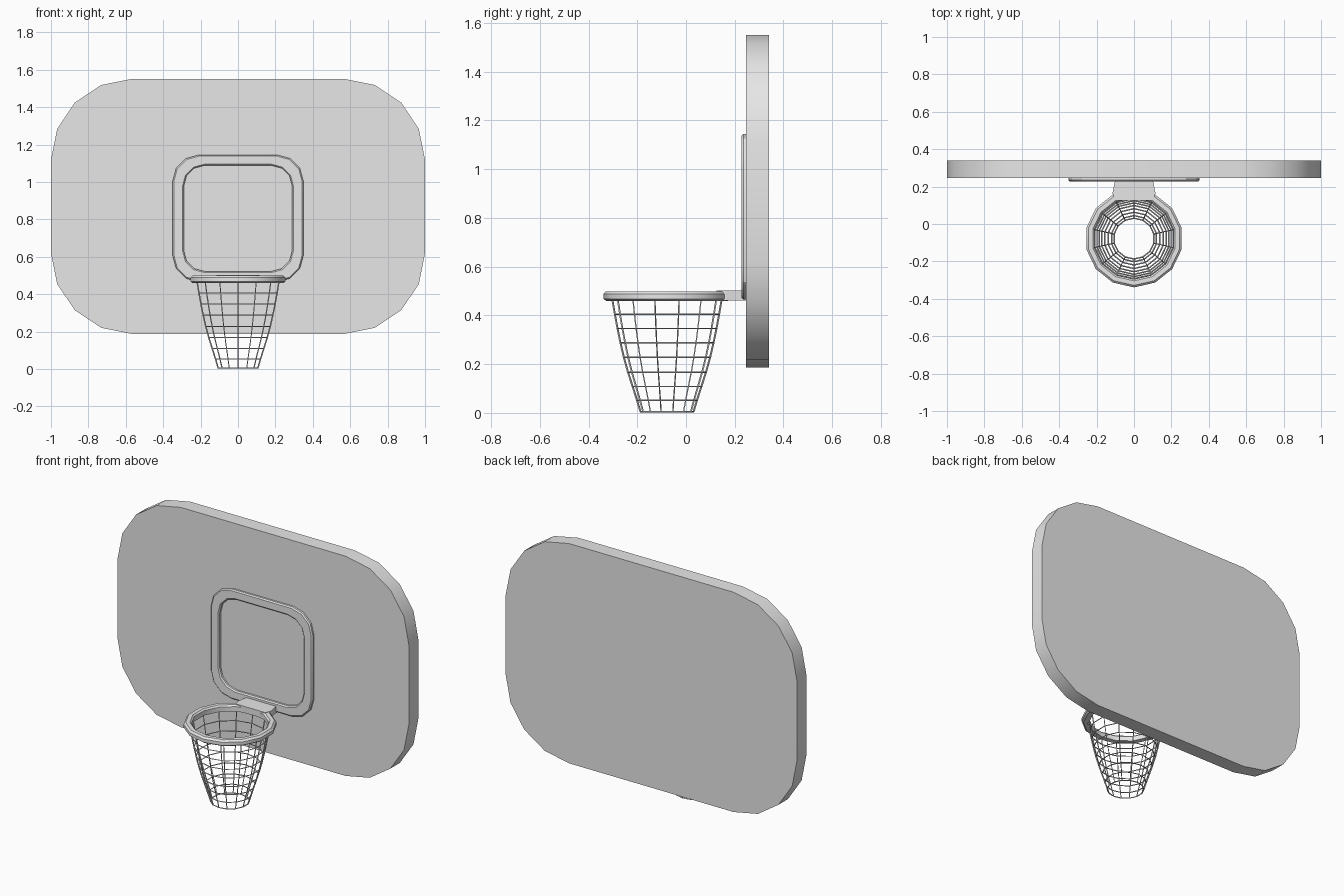
import bpy, bmesh
from math import cos, sin, pi, radians

cube = bpy.data.objects.get("Cube")
if cube:
    bpy.data.objects.remove(cube, do_unlink=True)

gray = bpy.data.materials.new("light_gray")
gray.use_nodes = True
gray.diffuse_color = (0.8, 0.8, 0.8, 1)
gray.node_tree.nodes["Principled BSDF"].inputs["Base Color"].default_value = (0.8, 0.8, 0.8, 1)

SIDES = 14
HOOP_Y = -0.078


def make_object(name, bm, smooth=True):
    bmesh.ops.recalc_face_normals(bm, faces=bm.faces[:])
    mesh = bpy.data.meshes.new(name)
    bm.to_mesh(mesh)
    bm.free()
    mesh.materials.append(gray)
    obj = bpy.data.objects.new(name, mesh)
    bpy.context.collection.objects.link(obj)
    if smooth:
        bpy.ops.object.select_all(action='DESELECT')
        obj.select_set(True)
        bpy.context.view_layer.objects.active = obj
        bpy.ops.object.shade_smooth_by_angle(angle=radians(30))
    return obj


def rounded_rect(half_w, half_h, radius, steps, centre_z):
    """Outline of a rounded rectangle as (x, z) pairs."""
    points = []
    corners = [(1, 1), (-1, 1), (-1, -1), (1, -1)]
    for i, (sx, sz) in enumerate(corners):
        for k in range(steps + 1):
            a = (i + k / steps) * pi / 2
            points.append((sx * (half_w - radius) + radius * cos(a),
                           centre_z + sz * (half_h - radius) + radius * sin(a)))
    return points


def loft(bm, loops, closed=False):
    """Bridge equal loops of vertices with quads."""
    pairs = list(zip(loops, loops[1:]))
    if closed:
        pairs.append((loops[-1], loops[0]))
    for a, b in pairs:
        n = len(a)
        for i in range(n):
            j = (i + 1) % n
            bm.faces.new((a[i], a[j], b[j], b[i]))


def outline_loop(bm, outline, y):
    return [bm.verts.new((x, y, z)) for x, z in outline]


def ring_loop(bm, radius, z):
    return [bm.verts.new((radius * sin(2 * pi * i / SIDES),
                          HOOP_Y - radius * cos(2 * pi * i / SIDES), z))
            for i in range(SIDES)]


# Backboard: thick panel with large rounded corners
bm = bmesh.new()
outline = rounded_rect(1.0, 0.682, 0.434, 4, 0.869)
loops = [outline_loop(bm, outline, y) for y in (0.247, 0.34)]
loft(bm, loops)
for loop in loops:
    bm.faces.new(loop)
make_object("backboard", bm)

# Raised target frame with chamfered rims
bm = bmesh.new()
loops = []
for inset, y in ((0, 0.25), (0, 0.235), (0.007, 0.228)):
    loops.append(outline_loop(bm, rounded_rect(0.35 - inset, 0.34 - inset, 0.143 - inset, 3, 0.805), y))
for inset, y in ((0.007, 0.228), (0, 0.235), (0, 0.25)):
    loops.append(outline_loop(bm, rounded_rect(0.29 + inset, 0.283 + inset, 0.112 + inset, 3, 0.805), y))
loft(bm, loops, closed=True)
make_object("target_frame", bm)

# Hoop: chamfered ring
bm = bmesh.new()
profile = [(0.217, 0.46), (0.25, 0.46), (0.261, 0.468), (0.261, 0.488),
           (0.25, 0.499), (0.226, 0.499), (0.217, 0.49)]
loft(bm, [ring_loop(bm, r, z) for r, z in profile], closed=True)
make_object("hoop", bm)

# Bracket joining the hoop to the backboard
bm = bmesh.new()
half = [(0.10, 0.25), (0.102, 0.228), (0.115, 0.165), (0.10, 0.125)]
plan = half + [(-x, y) for x, y in reversed(half)]
loops = [[bm.verts.new((x, y, z)) for x, y in plan] for z in (0.462, 0.502)]
loft(bm, loops)
for loop in loops:
    bm.faces.new(loop)
make_object("bracket", bm)

# Net: tapering cage turned into thin strands
bm = bmesh.new()
net = [(0.109, 0.005), (0.123, 0.052), (0.141, 0.108), (0.16, 0.167), (0.177, 0.228),
       (0.191, 0.288), (0.203, 0.346), (0.214, 0.405), (0.224, 0.464)]
loft(bm, [ring_loop(bm, r, z) for r, z in net])
net_obj = make_object("net", bm, smooth=False)
wire = net_obj.modifiers.new("strands", 'WIREFRAME')
wire.thickness = 0.008
wire.use_even_offset = False
wire.use_boundary = True
